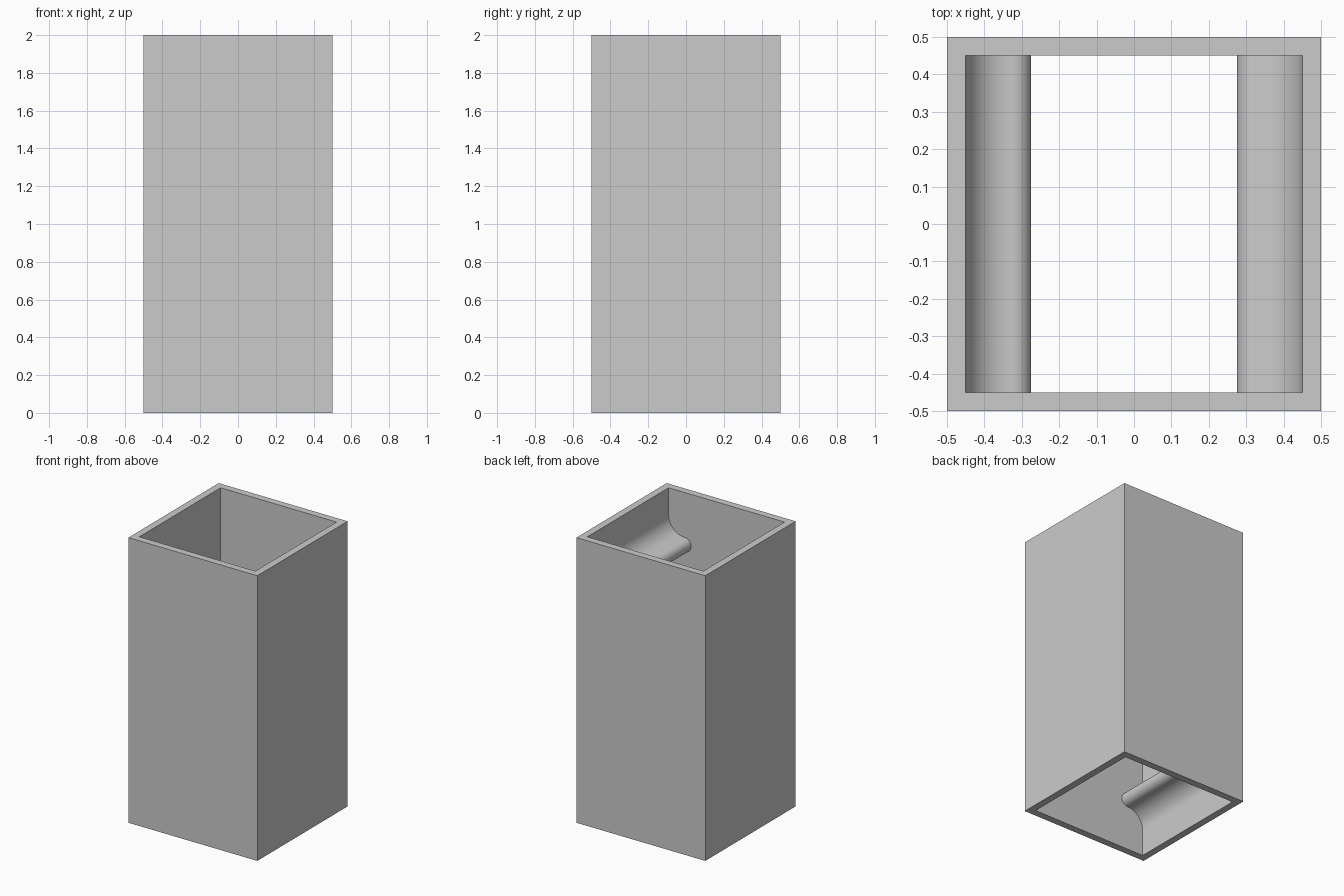
import bpy, bmesh
from math import sin, cos, pi, radians

HALF, INNER, HEIGHT = 0.5, 0.45, 2.0
FILLET, TIP = 0.125, 0.05      # concave root radius and rounded lip radius
RIDGE_Z = 0.365                # ridge centre distance from the nearest open end
STEPS = 16

cube = bpy.data.objects.get("Cube")
if cube:
    bpy.data.objects.remove(cube, do_unlink=True)

grey = bpy.data.materials.new("plain grey")
grey.use_nodes = True
colour = (0.6, 0.6, 0.6, 1)
grey.diffuse_color = colour
grey.node_tree.nodes["Principled BSDF"].inputs["Base Color"].default_value = colour


def finish(name, bm):
    bmesh.ops.recalc_face_normals(bm, faces=bm.faces)
    mesh = bpy.data.meshes.new(name)
    bm.to_mesh(mesh)
    bm.free()
    mesh.materials.append(grey)
    obj = bpy.data.objects.new(name, mesh)
    bpy.context.collection.objects.link(obj)
    return obj


# Square tube, open at both ends
def square_ring(bm, half, z):
    return [bm.verts.new((sx * half, sy * half, z))
            for sx, sy in ((-1, -1), (1, -1), (1, 1), (-1, 1))]


bm = bmesh.new()
rings = [square_ring(bm, half, z) for half, z in
         ((HALF, 0), (HALF, HEIGHT), (INNER, HEIGHT), (INNER, 0))]
for a, b in zip(rings, rings[1:] + rings[:1]):
    for i in range(4):
        j = (i + 1) % 4
        bm.faces.new((a[i], a[j], b[j], b[i]))
finish("square_tube", bm)


# Ridge section: concave root, round lip, concave root, closed inside the wall
def arc(cx, cz, r, start, end):
    for k in range(STEPS + 1):
        t = start + (end - start) * k / STEPS
        yield cx + r * cos(t), cz + r * sin(t)


def ridge_profile():
    lip = INNER - FILLET
    root = TIP + FILLET
    pts = list(arc(lip, root, FILLET, 0, -pi / 2))
    pts += list(arc(lip, 0, TIP, pi / 2, 3 * pi / 2))[1:-1]
    pts += list(arc(lip, -root, FILLET, pi / 2, 0))
    back = INNER + 0.02
    return pts + [(back, -root), (back, root)]


def add_ridge(name, side, z):
    bm = bmesh.new()
    face = bm.faces.new([bm.verts.new((side * x, -INNER, z + dz))
                         for x, dz in ridge_profile()])
    out = bmesh.ops.extrude_face_region(bm, geom=[face], use_keep_orig=True)
    moved = [v for v in out["geom"] if isinstance(v, bmesh.types.BMVert)]
    bmesh.ops.translate(bm, verts=moved, vec=(0, 2 * INNER, 0))
    obj = finish(name, bm)
    bpy.ops.object.select_all(action='DESELECT')
    obj.select_set(True)
    bpy.context.view_layer.objects.active = obj
    bpy.ops.object.shade_smooth_by_angle(angle=radians(30))


add_ridge("upper_left_ridge", 1, HEIGHT - RIDGE_Z)
add_ridge("lower_right_ridge", -1, RIDGE_Z)
